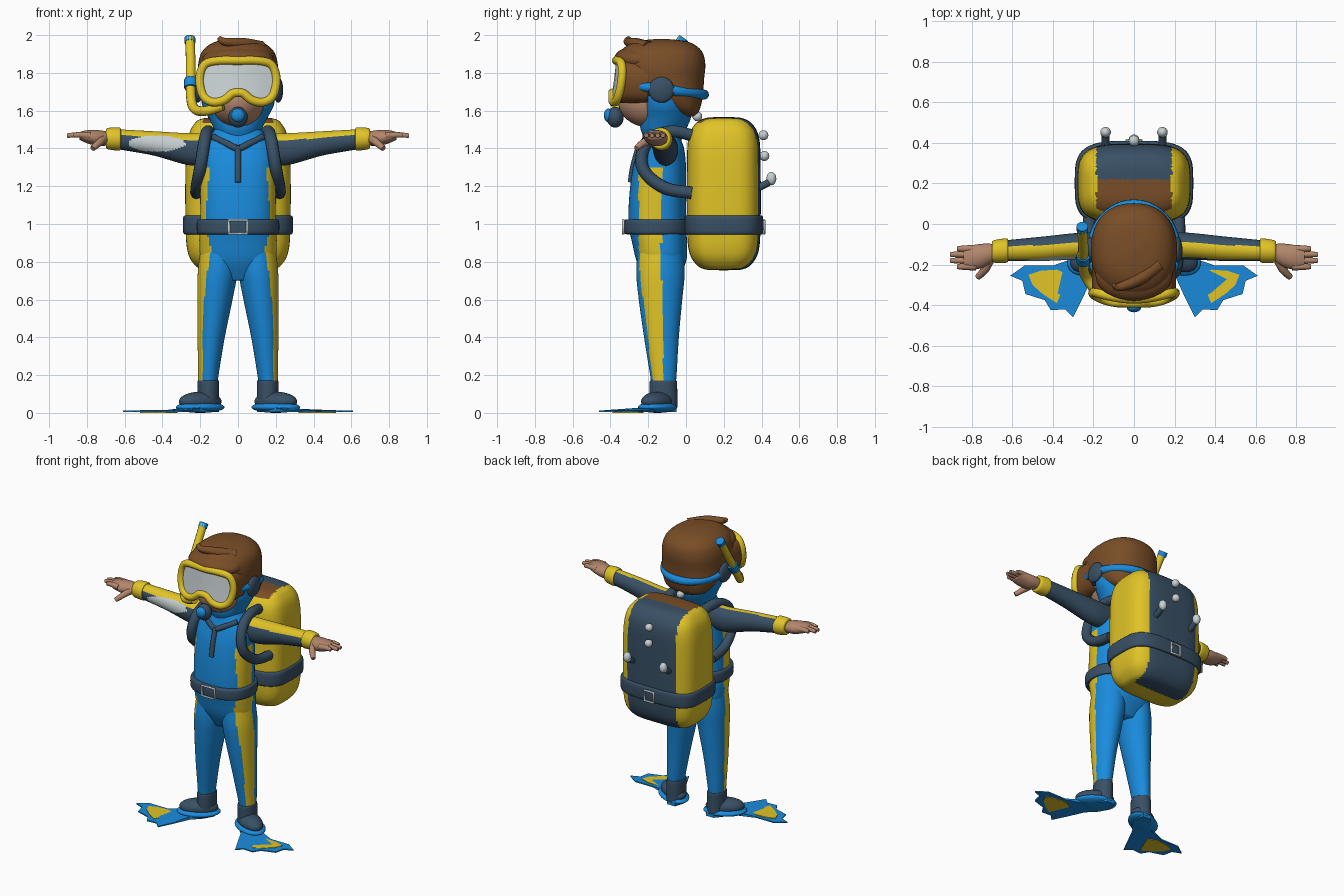
import bpy
import bmesh
from math import cos, sin, pi, atan2, hypot
from mathutils import Vector

if "Cube" in bpy.data.objects:
    bpy.data.objects.remove(bpy.data.objects["Cube"])

MATS = {}
for name, rgb in {
    "suit_blue": (0.01, 0.26, 0.72), "yellow": (0.75, 0.55, 0.02),
    "slate": (0.04, 0.08, 0.13), "brown": (0.19, 0.075, 0.02),
    "skin": (0.45, 0.24, 0.15), "pale_grey": (0.58, 0.64, 0.65),
}.items():
    m = bpy.data.materials.new(name)
    m.use_nodes = True
    m.diffuse_color = (*rgb, 1)
    m.node_tree.nodes["Principled BSDF"].inputs["Base Color"].default_value = (*rgb, 1)
    MATS[name] = m


def finish(name, bm, color, smooth=True):
    """Make an object; color is a material name or a rule(centre, normal)."""
    bmesh.ops.recalc_face_normals(bm, faces=bm.faces)
    mesh = bpy.data.meshes.new(name)
    slots = []
    for f in bm.faces:
        c = color if isinstance(color, str) else color(f.calc_center_median(), f.normal)
        if c not in slots:
            slots.append(c)
        f.material_index = slots.index(c)
        f.smooth = smooth
    bm.to_mesh(mesh)
    bm.free()
    for c in slots:
        mesh.materials.append(MATS[c])
    ob = bpy.data.objects.new(name, mesh)
    bpy.context.collection.objects.link(ob)
    return ob


def smooth_rows(rows, steps):
    """Catmull-Rom interpolation through tuples."""
    out = []
    for i in range(len(rows) - 1):
        p0, p1, p2, p3 = (rows[max(i - 1, 0)], rows[i], rows[i + 1],
                          rows[min(i + 2, len(rows) - 1)])
        for k in range(steps):
            t = k / steps
            out.append(tuple(
                b + 0.5 * t * (c - a + t * (2 * a - 5 * b + 4 * c - d + t * (3 * (b - c) + d - a)))
                for a, b, c, d in zip(p0, p1, p2, p3)))
    return out + [rows[-1]]


def skin_rings(bm, rings, caps=True):
    loops = [[bm.verts.new(p) for p in r] for r in rings]
    n = len(loops[0])
    for a, b in zip(loops, loops[1:]):
        for i in range(n):
            bm.faces.new((a[i], a[(i + 1) % n], b[(i + 1) % n], b[i]))
    if caps:
        bm.faces.new(loops[0])
        bm.faces.new(loops[-1])


def loft(name, rows, color, axis="z", power=2.0, sides=48, steps=6):
    """Rows are (position, centre a, centre b, radius a, radius b)."""
    rings = []
    for t, a, b, ra, rb in smooth_rows(rows, steps):
        ring = []
        for i in range(sides):
            c, s = cos(2 * pi * i / sides), sin(2 * pi * i / sides)
            u = a + ra * abs(c) ** (2 / power) * (1 if c > 0 else -1)
            v = b + rb * abs(s) ** (2 / power) * (1 if s > 0 else -1)
            ring.append((u, v, t) if axis == "z" else (t, u, v))
        rings.append(ring)
    bm = bmesh.new()
    skin_rings(bm, rings)
    return finish(name, bm, color)


def tube(name, pts, radius, color, tip=None, closed=False, steps=6):
    """Round tube along points, tapering to the tip radius."""
    path = pts if closed else smooth_rows(pts, steps)
    cu = bpy.data.curves.new(name, "CURVE")
    cu.dimensions, cu.bevel_depth, cu.bevel_resolution, cu.use_fill_caps = "3D", radius, 3, True
    sp = cu.splines.new("POLY")
    sp.points.add(len(path) - 1)
    sp.use_cyclic_u = closed
    for i, p in enumerate(path):
        sp.points[i].co = (*p, 1)
        sp.points[i].radius = 1 + ((tip or radius) / radius - 1) * i / (len(path) - 1)
    tmp = bpy.data.objects.new(name + "_path", cu)
    bpy.context.collection.objects.link(tmp)
    mesh = bpy.data.meshes.new_from_object(tmp.evaluated_get(bpy.context.evaluated_depsgraph_get()))
    bpy.data.objects.remove(tmp)
    bm = bmesh.new()
    bm.from_mesh(mesh)
    return finish(name, bm, color)


def ball(name, loc, size, color, turn=0):
    bm = bmesh.new()
    bmesh.ops.create_uvsphere(bm, u_segments=32, v_segments=20, radius=1)
    for v in bm.verts:
        x, y, z = v.co.x * size[0], v.co.y * size[1], v.co.z * size[2]
        v.co = Vector(loc) + Vector((x * cos(turn) - y * sin(turn), x * sin(turn) + y * cos(turn), z))
    return finish(name, bm, color)


# Torso with yellow side panels
loft("torso", [(.7, 0, -.13, .1, .08), (.8, 0, -.13, .19, .13), (.9, 0, -.14, .205, .145),
               (1, 0, -.152, .2, .152), (1.15, 0, -.15, .2, .15), (1.3, 0, -.14, .2, .14),
               (1.4, 0, -.13, .2, .12), (1.46, 0, -.13, .15, .1), (1.54, 0, -.12, .1, .09)],
     lambda c, n: "yellow" if abs(c.x) > .14 and -.25 < c.y < -.13 and c.z < 1.3 else "suit_blue",
     power=2.4, sides=72)

# Hood, face and hair
loft("hood", [(1.43, 0, -.12, .1, .09), (1.5, 0, -.12, .125, .12), (1.56, 0, -.11, .155, .135),
              (1.63, 0, -.11, .19, .14), (1.72, 0, -.11, .2, .14)], "suit_blue")
ball("face", (0, -.19, 1.65), (.14, .17, .14), "skin")
loft("hair", [(1.57, 0, 0, .08, .04), (1.6, 0, -.01, .15, .08), (1.68, 0, -.08, .2, .17),
              (1.76, 0, -.12, .21, .215), (1.85, 0, -.13, .21, .232), (1.92, 0, -.13, .185, .21),
              (1.965, 0, -.13, .12, .14), (1.98, 0, -.13, .02, .02)], "brown", power=2.3)
ball("fringe", (0, -.25, 1.87), (.19, .132, .075), "brown")
tube("hair_lock", [(.12, -.2, 1.93), (.03, -.27, 1.955), (-.07, -.31, 1.965), (-.1, -.3, 1.985)],
     .04, "brown", tip=.012)

# Diving mask: outline mirrored across the middle
half = smooth_rows([(0, 1.865), (.1, 1.865), (.175, 1.845), (.203, 1.77), (.185, 1.68),
                    (.135, 1.645), (.075, 1.655), (.03, 1.69), (0, 1.695)], 4)
outline = half + [(-x, z) for x, z in half[-2:0:-1]]


def mask_ring(scale, y=None):
    pts = [(x * scale, 1.77 + (z - 1.77) * scale) for x, z in outline]
    return [(x, -.395 + x * x + .12 * (z - 1.65) if y is None else y, z) for x, z in pts]


bm = bmesh.new()
skin_rings(bm, [mask_ring(1.02), mask_ring(1.02, -.2)], caps=False)
finish("mask_skirt", bm, "brown")
bm = bmesh.new()
skin_rings(bm, [mask_ring(s) for s in (1, .7, .4, .1)])
bm.faces.remove(max(bm.faces, key=lambda f: f.calc_area()))
finish("mask_glass", bm, "pale_grey")
tube("mask_frame", mask_ring(1), .023, "yellow", closed=True)
tube("mask_strap", [(.205 * sin(a), -.13 - .225 * cos(a), 1.715 + .03 * cos(a))
                    for a in (pi * (.25 + 1.5 * i / 30) for i in range(31))], .027, "suit_blue", steps=1)

# Regulator and snorkel
ball("regulator_body", (0, -.375, 1.565), (.052, .045, .055), "slate")
ball("regulator_cap", (0, -.41, 1.575), (.036, .025, .036), "suit_blue")
tube("snorkel", [(-.08, -.37, 1.625), (-.17, -.34, 1.598), (-.23, -.27, 1.61), (-.25, -.21, 1.68),
                 (-.25, -.11, 1.84), (-.255, -.02, 1.98)], .026, "yellow")
tube("snorkel_tip", [(-.255, -.03, 1.96), (-.255, -.012, 1.985)], .029, "suit_blue")
tube("snorkel_clip", [(-.25, -.185, 1.72), (-.25, -.155, 1.765)], .035, "suit_blue")

# Collar and zip
tube("collar", [(-.13, -.19, 1.46), (-.06, -.235, 1.425), (0, -.25, 1.4), (.06, -.235, 1.425),
                (.13, -.19, 1.46)], .018, "slate")
tube("zip", [(0, -.25, 1.41), (0, -.28, 1.3), (0, -.292, 1.22)], .017, "slate")


# Air tank pack with slate back and brown top
def tank_color(c, n):
    if abs(c.x) < .185 and c.y > .22:
        return "slate"
    return "brown" if abs(c.x) < .185 and c.z > 1.53 else "yellow"


loft("tank_pack", [(.755, 0, .2, .02, .02), (.76, 0, .2, .18, .1), (.79, 0, .2, .235, .15),
                   (.86, 0, .2, .268, .185), (1, 0, .2, .278, .195), (1.3, 0, .2, .278, .195),
                   (1.45, 0, .2, .265, .188), (1.525, 0, .2, .235, .155), (1.56, 0, .2, .18, .1),
                   (1.566, 0, .2, .02, .02)], tank_color, power=3.6, sides=96)
for i, (x, y, z) in enumerate([(0, .41, 1.47), (0, .415, 1.36), (0, .06, 1.57)]):
    ball(f"valve_knob_{i}", (x, y, z), (.026, .026, .026), "pale_grey")

# Belt and buckles
loft("waist_belt", [(.945, 0, -.155, .2, .155), (.955, 0, -.155, .217, .172),
                    (1.015, 0, -.155, .217, .172), (1.025, 0, -.155, .2, .155)], "slate", power=2.4)
loft("tank_belt", [(.945, 0, .2, .27, .19), (.955, 0, .2, .29, .208),
                   (1.035, 0, .2, .29, .208), (1.045, 0, .2, .27, .19)], "slate", power=3.6)
for name, y, w in (("front_buckle", -.332, .048), ("rear_buckle", .412, .036)):
    tube(name, [(sx * w, y, .985 + sz * .036) for sx, sz in ((-1, -1), (1, -1), (1, 1), (-1, 1))],
         .008, "pale_grey", closed=True)


def leg_color(c, n):
    middle, width = -.135 - .07 * c.z, .02 + .05 * c.z
    return "yellow" if abs(c.x) > .15 and n.x * c.x > 0 and abs(c.y - middle) < width else "suit_blue"


def arm_color(c, n):
    if c.x < 0 and n.y < 0 and ((c.x + .43) / .15) ** 2 + ((c.z - 1.425) / .042) ** 2 < 1:
        return "pale_grey"
    return "yellow" if .9 * n.z - .35 * n.y > .72 and abs(c.x) > .2 else "slate"


def fin_plate(name, s, pts, lift, color):
    bm = bmesh.new()
    low = [(s * x, y, .004 - lift) for x, y in pts]
    top = [(s * x, y, max(.012, .055 - .22 * hypot(x - .16, y + .13)) + lift) for x, y in pts]
    skin_rings(bm, [low, top])
    finish(name, bm, color, smooth=False)


# Paired limbs and straps
for side, s in (("left", 1), ("right", -1)):
    def flip(pts):
        return [(s * p[0], *p[1:]) for p in pts]

    loft(side + "_leg", [(z, s * x, y, rx, ry) for z, x, y, rx, ry in (
        (.14, .16, -.12, .05, .064), (.2, .157, -.12, .054, .07), (.4, .142, -.13, .072, .092),
        (.6, .122, -.135, .093, .115), (.74, .108, -.135, .105, .128), (.86, .1, -.135, .1, .12))],
        leg_color, sides=64, steps=10)
    loft(side + "_arm", flip([(.1, -.11, 1.4, .065, .08), (.25, -.108, 1.395, .066, .085),
                              (.45, -.122, 1.427, .06, .064), (.65, -.132, 1.45, .05, .052)]),
         arm_color, axis="x", sides=64, steps=14)
    loft(side + "_cuff", flip([(.62, -.131, 1.45, .05, .05), (.63, -.131, 1.45, .06, .061),
                               (.69, -.135, 1.452, .055, .056), (.7, -.135, 1.452, .04, .04)]),
         "yellow", axis="x")
    loft(side + "_palm", flip([(.67, -.135, 1.452, .036, .034), (.74, -.155, 1.455, .058, .042),
                               (.8, -.165, 1.462, .06, .034), (.84, -.165, 1.467, .05, .02)]),
         "skin", axis="x")
    for i, (y, reach) in enumerate(((-.21, .87), (-.18, .905), (-.15, .905), (-.122, .87))):
        tube(f"{side}_finger_{i}", flip([(.78, y, 1.467), (.84, y, 1.472), (reach, y, 1.468)]),
             .02, "skin", tip=.012)
    tube(side + "_thumb", flip([(.71, -.17, 1.45), (.735, -.225, 1.43), (.77, -.262, 1.4)]),
         .026, "skin", tip=.015)

    # Ear pad, harness strap and rear hose knob
    ball(side + "_ear_pad", (s * .213, -.13, 1.71), (.026, .068, .068), "slate")
    tube(side + "_harness", flip([(.14, .03, 1.47), (.16, -.08, 1.49), (.175, -.19, 1.45),
                                  (.19, -.235, 1.36), (.205, -.215, 1.27), (.22, -.11, 1.19),
                                  (.22, .03, 1.165)]), .033, "slate")
    tube(side + "_hose_stem", flip([(.14, .38, 1.19), (.14, .42, 1.21), (.14, .45, 1.23)]),
         .02, "slate")
    ball(side + "_hose_knob", (s * .14, .452, 1.24), (.026, .026, .035), "pale_grey")

    # Boot and swim fin
    turn = atan2(-.5, s * .85)
    loft(side + "_ankle", [(.03, s * .16, -.12, .058, .075), (.1, s * .158, -.12, .058, .074),
                           (.165, s * .157, -.12, .057, .072), (.172, s * .157, -.12, .05, .062)], "slate")
    ball(side + "_boot", (s * .2, -.15, .06), (.125, .07, .052), "slate", turn)
    ball(side + "_fin_foot", (s * .2, -.15, .03), (.14, .088, .03), "suit_blue", turn)
    fin_plate(side + "_fin", s, [
        (.12, -.05), (.1, -.12), (.14, -.19), (.2, -.25), (.25, -.36), (.3, -.46), (.34, -.42),
        (.41, -.425), (.44, -.375), (.535, -.345), (.55, -.28), (.61, -.255), (.54, -.205),
        (.4, -.205), (.27, -.16), (.18, -.05)], 0, "suit_blue")
    fin_plate(side + "_fin_panel", s, [
        (.32, -.25), (.38, -.225), (.46, -.23), (.52, -.25), (.5, -.3), (.45, -.345),
        (.38, -.39), (.355, -.33)], .004, "yellow")
